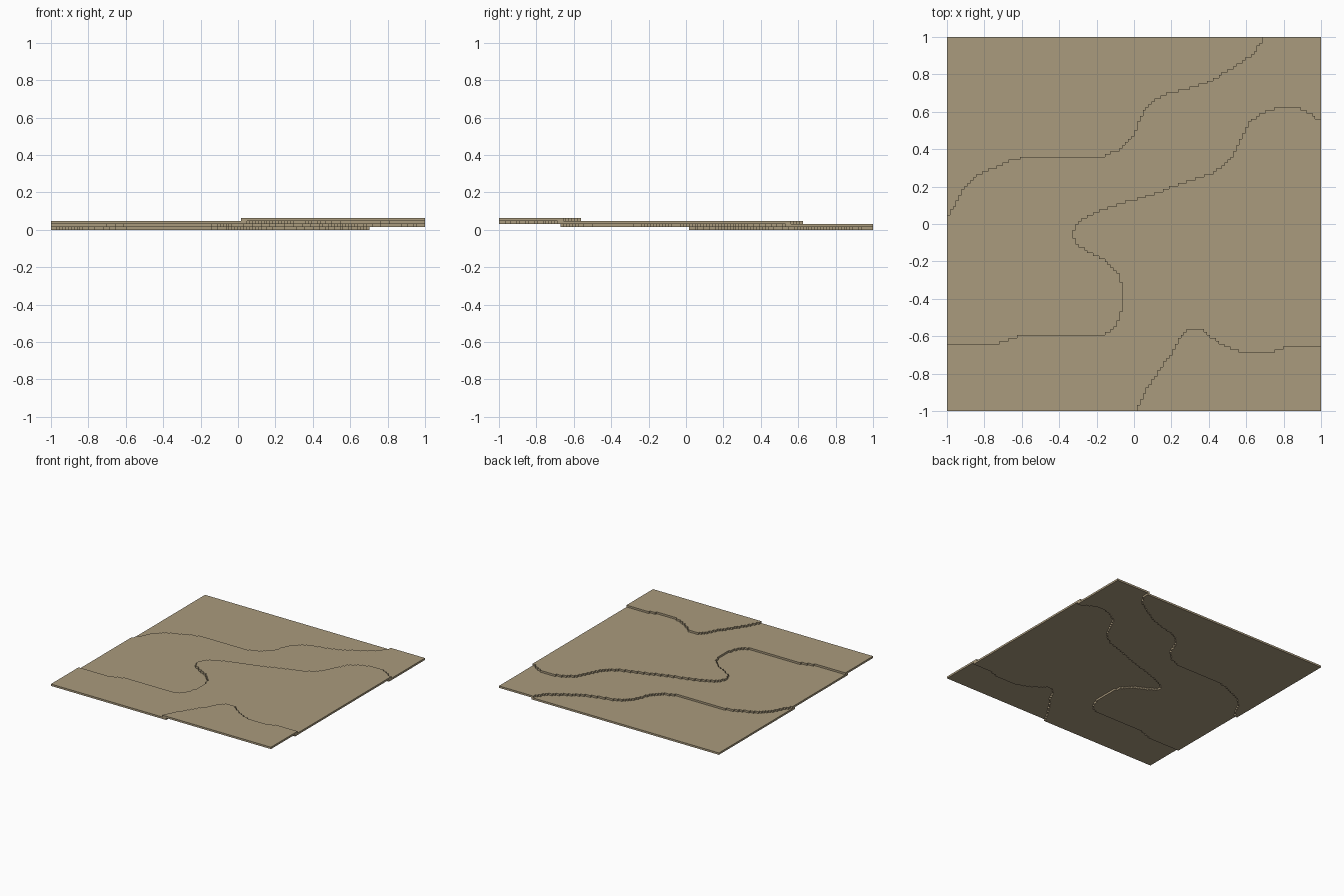
import bpy
import bmesh

cube = bpy.data.objects.get("Cube")
if cube:
    bpy.data.objects.remove(cube, do_unlink=True)

N = 128              # cells per side
CELL = 2 / N         # cell size, also the thickness of one terrace

# Upper edge lines of the terraces, each closed around the higher ground
LOW_EDGE = [(-1, .04), (-.985, .06), (-.96, .1), (-.93, .16), (-.88, .23),
            (-.82, .27), (-.75, .3), (-.66, .345), (-.56, .36), (-.17, .36),
            (-.08, .4), (-.02, .45), (.005, .5), (.03, .56), (.06, .62),
            (.12, .67), (.18, .7), (.28, .72), (.38, .755), (.45, .79),
            (.55, .85), (.61, .89), (.66, .94), (.687, .98), (.687, 1.1),
            (1.1, 1.1), (1.1, -1.1), (-1.1, -1.1), (-1.1, .04)]
MID_EDGE = [(1, .55), (.95, .59), (.87, .625), (.77, .625), (.68, .595),
            (.61, .54), (.57, .46), (.53, .37), (.48, .31), (.42, .275),
            (.3, .235), (.15, .18), (0, .13), (-.17, .075), (-.27, .03),
            (-.31, -.01), (-.33, -.06), (-.3, -.11), (-.25, -.15),
            (-.18, -.18), (-.12, -.23), (-.08, -.28), (-.065, -.34),
            (-.065, -.46), (-.09, -.53), (-.14, -.58), (-.19, -.595),
            (-.6, -.595), (-.74, -.64), (-1.1, -.645), (-1.1, -1.1),
            (1.1, -1.1), (1.1, .55)]
HIGH_EDGE = [(.015, -1.1), (.015, -.98), (.07, -.88), (.13, -.79), (.2, -.69),
             (.24, -.61), (.28, -.565), (.36, -.56), (.42, -.61), (.48, -.65),
             (.57, -.685), (.73, -.685), (.83, -.655), (1.1, -.65),
             (1.1, -1.1)]


def inside(x, y, poly):
    """Even-odd point in polygon test."""
    hit = False
    for (x1, y1), (x2, y2) in zip(poly, poly[1:] + poly[:1]):
        if (y1 > y) != (y2 > y) and x < x1 + (y - y1) * (x2 - x1) / (y2 - y1):
            hit = not hit
    return hit


def centre(i):
    return -1 + (i + .5) * CELL


# Terrace level of every grid cell
level = {(i, j): sum(inside(centre(i), centre(j), p)
                     for p in (LOW_EDGE, MID_EDGE, HIGH_EDGE))
         for i in range(N) for j in range(N)}

earth = bpy.data.materials.new("earth_tan")
earth.use_nodes = True
colour = (.40, .325, .205, 1)
earth.diffuse_color = colour
bsdf = earth.node_tree.nodes["Principled BSDF"]
bsdf.inputs["Base Color"].default_value = colour
bsdf.inputs["Roughness"].default_value = .9


def build_terrace(name, k):
    """One slab with a stepped outline, tucked slightly under the next one up."""
    cells = {c for c, lv in level.items() if lv == k}
    lip = {(i + a, j + b) for i, j in cells
           for a in (-1, 0, 1) for b in (-2, -1, 0, 1, 2)}
    cells |= {c for c in lip if level.get(c) == k + 1}

    bm = bmesh.new()
    verts = {}

    def corner(i, j):
        if (i, j) not in verts:
            verts[i, j] = bm.verts.new((-1 + i * CELL, -1 + j * CELL, k * CELL))
        return verts[i, j]

    for i, j in sorted(cells):
        bm.faces.new([corner(i, j), corner(i + 1, j),
                      corner(i + 1, j + 1), corner(i, j + 1)])
    # Merge the flat cells, then raise them into a slab
    bmesh.ops.dissolve_limit(bm, angle_limit=.01, verts=bm.verts[:],
                             edges=bm.edges[:])
    top = bmesh.ops.extrude_face_region(bm, geom=bm.faces[:],
                                        use_keep_orig=True)["geom"]
    bmesh.ops.translate(bm, vec=(0, 0, CELL),
                        verts=[g for g in top if isinstance(g, bmesh.types.BMVert)])
    bmesh.ops.recalc_face_normals(bm, faces=bm.faces[:])

    mesh = bpy.data.meshes.new(name)
    bm.to_mesh(mesh)
    bm.free()
    mesh.materials.append(earth)
    bpy.context.collection.objects.link(bpy.data.objects.new(name, mesh))


for k, name in enumerate(("lowest_terrace", "lower_terrace",
                          "upper_terrace", "highest_terrace")):
    build_terrace(name, k)
